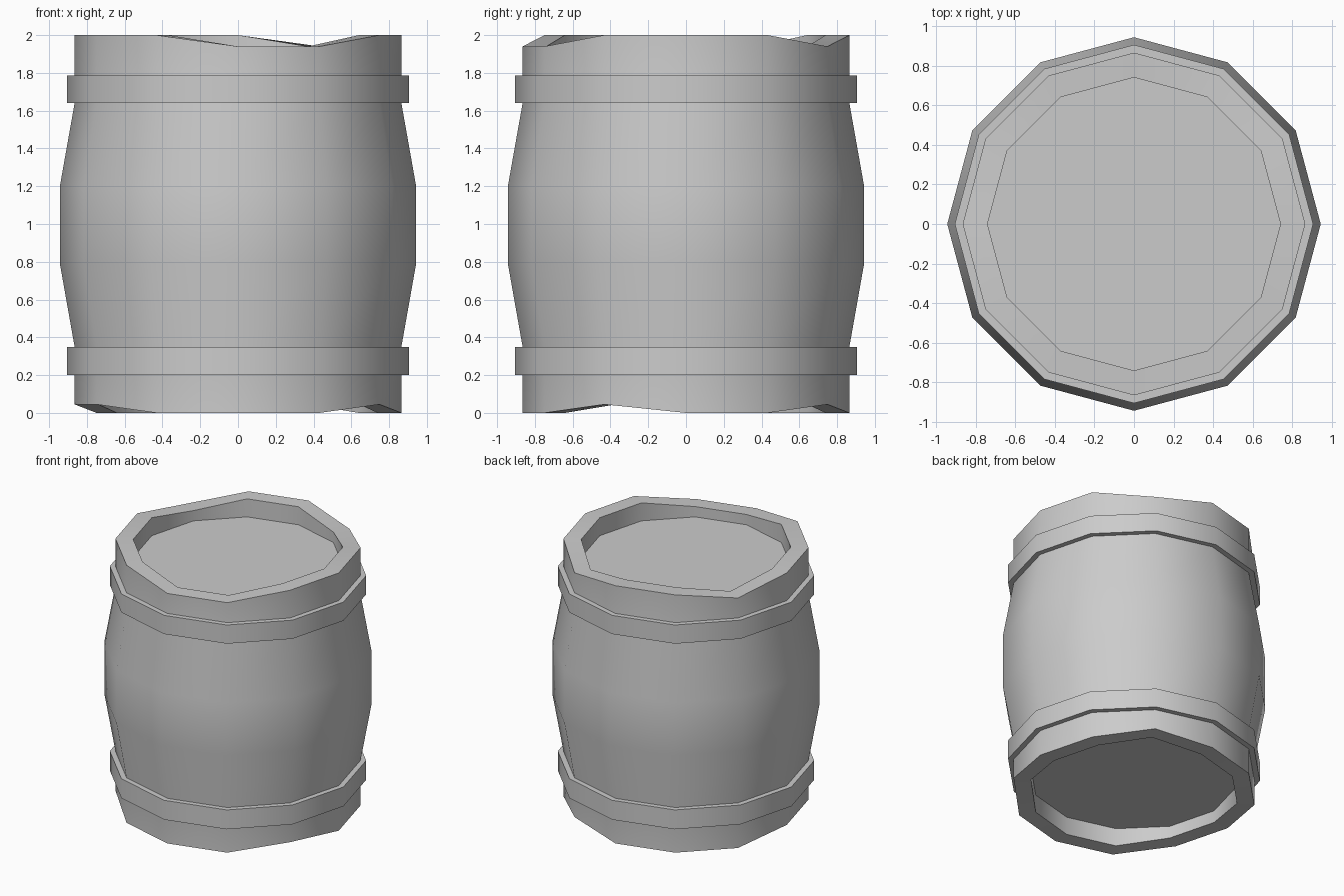
import bpy, bmesh, math

if "Cube" in bpy.data.objects:
    bpy.data.objects.remove(bpy.data.objects["Cube"])

SIDES = 12
STEP = 360 // SIDES


def lathe(name, profile, caps=False, nudge=None):
    """Spin a (radius, height) profile; nudge(index, degrees) shifts a vertex in z."""
    bm = bmesh.new()
    rings = []
    for i, (r, z) in enumerate(profile):
        ring = []
        for k in range(SIDES):
            deg = k * STEP
            a = math.radians(deg)
            dz = nudge(i, deg) if nudge else 0
            ring.append(bm.verts.new((r * math.cos(a), r * math.sin(a), z + dz)))
        rings.append(ring)
    for low, high in zip(rings, rings[1:]):
        for k in range(SIDES):
            n = (k + 1) % SIDES
            bm.faces.new((low[k], low[n], high[n], high[k]))
    if caps:
        bm.faces.new(rings[0][::-1])
        bm.faces.new(rings[-1])
    mesh = bpy.data.meshes.new(name)
    bm.to_mesh(mesh)
    bm.free()
    obj = bpy.data.objects.new(name, mesh)
    bpy.context.collection.objects.link(obj)
    bpy.ops.object.select_all(action='DESELECT')
    obj.select_set(True)
    bpy.context.view_layer.objects.active = obj
    bpy.ops.object.shade_smooth_by_angle(angle=math.radians(40))
    return obj


# Barrel body with recessed lids: bottom lid, bottom rim, bulge, top rim, top lid
body = [(0.74, 0.14), (0.74, 0), (0.865, 0), (0.865, 0.35),
        (0.943, 0.79), (0.943, 1.20),
        (0.865, 1.64), (0.865, 2), (0.74, 2), (0.74, 1.86)]

# Worn stave ends: some staves are shorter at each rim
SHORT_TOP = {60, 150, 270, 300}
SHORT_BOTTOM = {60, 180, 210, 330}


def worn(i, deg):
    if i in (1, 2) and deg in SHORT_BOTTOM:
        return 0.045
    if i in (7, 8) and deg in SHORT_TOP:
        return -0.06
    return 0


lathe("barrel_body", body, caps=True, nudge=worn)

# Hoops
for name, z0, z1 in (("lower_hoop", 0.20, 0.35), ("upper_hoop", 1.64, 1.785)):
    lathe(name, [(0.865, z0), (0.905, z0), (0.905, z1), (0.865, z1)])
